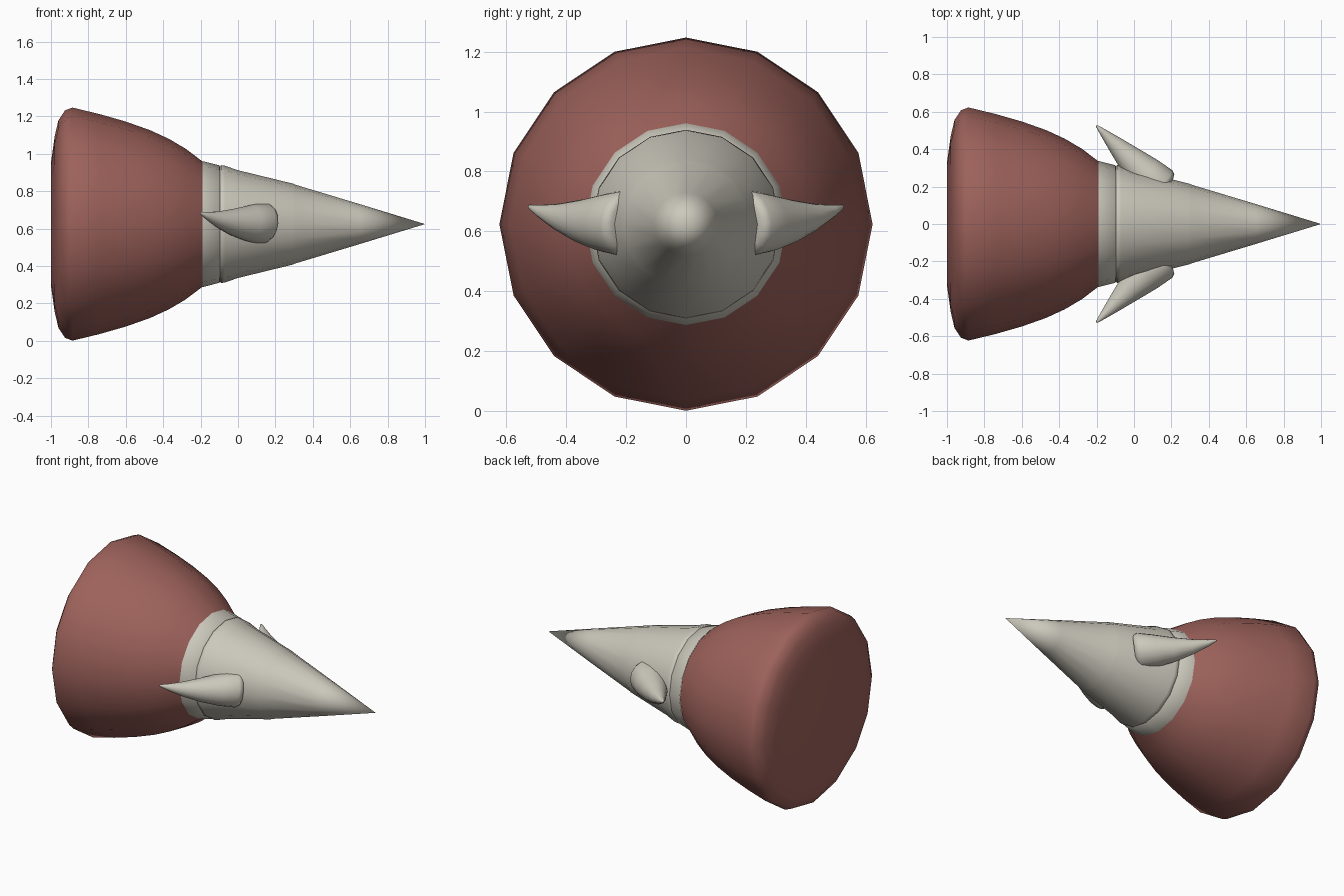
import bpy, bmesh, math
from mathutils import Vector

if "Cube" in bpy.data.objects:
    bpy.data.objects.remove(bpy.data.objects["Cube"])

CZ = 0.624  # height of the long axis


def material(name, color):
    m = bpy.data.materials.new(name)
    m.diffuse_color = (*color, 1)
    m.use_nodes = True
    m.node_tree.nodes["Principled BSDF"].inputs["Base Color"].default_value = m.diffuse_color
    return m


red = material("dusty red", (0.34, 0.122, 0.105))
bone = material("warm bone grey", (0.60, 0.58, 0.50))


def loft(name, stations, mat, sides=16, angle=60, centred_axis=False):
    """Skin round rings given as (centre, radius); radius 0 makes a point."""
    bm = bmesh.new()
    axis = (stations[-1][0] - stations[0][0]).normalized()
    up = (Vector((0, 0, 1)) - axis * axis.z).normalized()
    side = axis.cross(up)
    rings = []
    for c, r in stations:
        if r == 0:
            rings.append([bm.verts.new(c)])
        else:
            rings.append([bm.verts.new(c + r * (math.cos(a) * up + math.sin(a) * side))
                          for a in (2 * math.pi * i / sides for i in range(sides))])
    for a, b in zip(rings, rings[1:]):
        for i in range(sides):
            j = (i + 1) % sides
            if len(a) == 1:
                bm.faces.new((a[0], b[i], b[j]))
            elif len(b) == 1:
                bm.faces.new((a[i], a[j], b[0]))
            else:
                bm.faces.new((a[i], a[j], b[j], b[i]))
    bmesh.ops.recalc_face_normals(bm, faces=bm.faces)
    me = bpy.data.meshes.new(name)
    bm.to_mesh(me)
    bm.free()
    me.materials.append(mat)
    ob = bpy.data.objects.new(name, me)
    bpy.context.collection.objects.link(ob)
    bpy.ops.object.select_all(action='DESELECT')
    ob.select_set(True)
    bpy.context.view_layer.objects.active = ob
    bpy.ops.object.shade_smooth_by_angle(angle=math.radians(angle))
    return ob


def turned(profile):
    return [(Vector((x, 0, CZ)), r) for x, r in profile]


# Bulging red body with a flat rear
loft("body", turned([
    (-1.0, 0), (-1.0, 0.33), (-0.98, 0.47), (-0.96, 0.555), (-0.925, 0.608),
    (-0.885, 0.623), (-0.74, 0.588), (-0.6, 0.548), (-0.47, 0.502),
    (-0.37, 0.456), (-0.28, 0.403), (-0.19, 0.335)]), red)

# Long pointed beak with a shallow collar
loft("beak", turned([
    (-0.19, 0.337), (-0.10, 0.314), (-0.097, 0.308), (-0.09, 0.315),
    (-0.07, 0.312), (0.0, 0.288), (0.295, 0.216), (0.305, 0.211),
    (0.65, 0.107), (1.0, 0)]), bone)

# Two swept-back horns, one on each side
horn = [((0.15, 0.185, 0.628), 0), ((0.15, 0.185, 0.628), 0.088),
        ((0.143, 0.192, 0.628), 0.104), ((0.128, 0.206, 0.628), 0.112),
        ((0.06, 0.27, 0.629), 0.098), ((-0.02, 0.345, 0.634), 0.074),
        ((-0.10, 0.425, 0.648), 0.045), ((-0.165, 0.49, 0.668), 0.020),
        ((-0.197, 0.522, 0.682), 0.007), ((-0.203, 0.528, 0.685), 0)]
for label, s in (("left", 1), ("right", -1)):
    loft(f"{label}_horn", [(Vector((x, s * y, z)), r) for (x, y, z), r in horn], bone)
